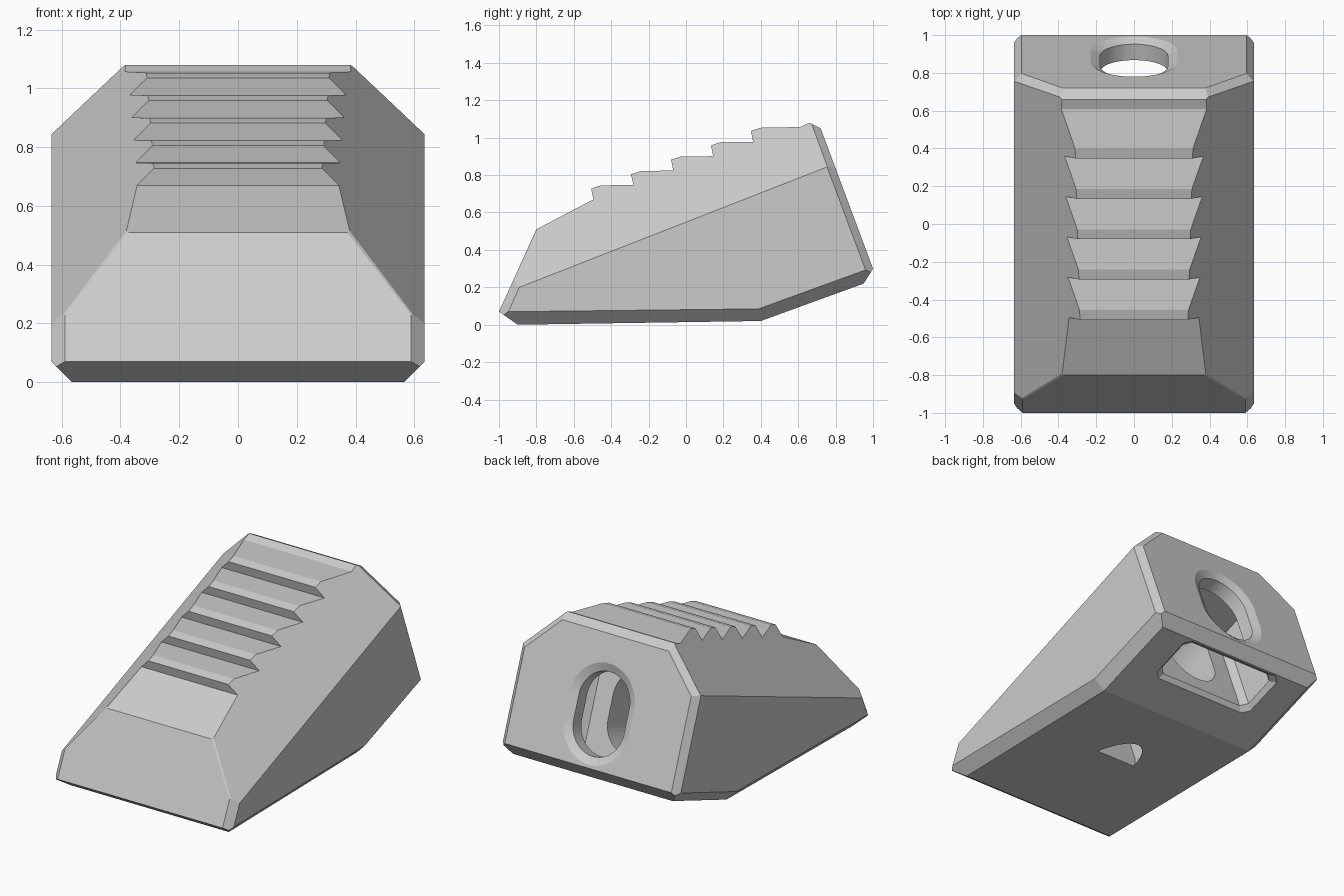
import bpy, bmesh, math
from mathutils import Vector

cube = bpy.data.objects.get("Cube")
if cube:
    bpy.data.objects.remove(cube)

grey = bpy.data.materials.new("light_grey")
grey.use_nodes = True
grey.diffuse_color = (0.6, 0.6, 0.6, 1)
grey.node_tree.nodes["Principled BSDF"].inputs["Base Color"].default_value = (0.6, 0.6, 0.6, 1)


def finish(name, bm):
    bmesh.ops.recalc_face_normals(bm, faces=bm.faces[:])
    mesh = bpy.data.meshes.new(name)
    bm.to_mesh(mesh)
    bm.free()
    mesh.materials.append(grey)
    obj = bpy.data.objects.new(name, mesh)
    bpy.context.collection.objects.link(obj)
    return obj


def loft(rings):
    """Closed solid through rings with equal point counts."""
    bm = bmesh.new()
    loops = [[bm.verts.new(p) for p in ring] for ring in rings]
    for a, b in zip(loops, loops[1:]):
        for i in range(len(a)):
            j = (i + 1) % len(a)
            bm.faces.new((a[i], a[j], b[j], b[i]))
    bm.faces.new(loops[0])
    bm.faces.new(loops[-1])
    return bm


# Side profile (y, z): base, rear, lip, then the row of teeth and the nose
profile = [(-1, 0.07), (-0.9, 0), (0.4, 0.02), (0.95, 0.22), (1, 0.3),
           (0.72, 1.05), (0.66, 1.08), (0.61, 1.057)]
for i in reversed(range(5)):
    y, z = -0.495 + 0.2135 * i, 0.67 + 0.077 * i
    profile += [(y + 0.04, z + 0.075), (y - 0.012, z + 0.058), (y, z)]
profile.append((-0.8, 0.51))
half = 0.635
bm = loft([[(x, y, z) for y, z in profile] for x in (-half, half)])

# Side bevels: point on plane and outward normal, mirrored left and right
bevels = [
    ((half, 0.756, 0.844), (0.713, -0.258, 0.66)),    # large upper chamfer
    ((0.595, 1.0, 0.3), (1, 0.937, 0.35)),            # rear corner
    ((half, 0.756, 0.844), (0.713, 0.698, 1.01)),     # rear upper corner
    ((half, -0.95, 0.07), (1, -0.91, 0.414)),         # nose corner
    ((half, -0.88, 0.25), (0.713, -1.149, 1.074)),    # nose upper corner
    ((0.57, 0.4, 0.02), (1, 0.0115, -1)),             # base edge
    ((0.57, 0.4, 0.02), (1, 0.342, -0.94)),           # rear base edge
]
for side in (1, -1):
    for (px, py, pz), (nx, ny, nz) in bevels:
        bmesh.ops.bisect_plane(
            bm, geom=bm.verts[:] + bm.edges[:] + bm.faces[:], dist=1e-5,
            plane_co=(side * px, py, pz), plane_no=(side * nx, ny, nz), clear_outer=True)
        bmesh.ops.holes_fill(bm, edges=[e for e in bm.edges if e.is_boundary], sides=0)
body = finish("wedge_body", bm)

# Frame of the sloping rear face: x across, UP along it, OUT away from it
BASE = Vector((0, 1, 0.3))
UP = Vector((0, -0.35, 0.937))
OUT = Vector((0, 0.937, 0.35))


def place(x, up, out):
    return BASE + Vector((x, 0, 0)) + UP * up + OUT * out


def slot_ring(radius, out):
    ring = []
    for i in range(50):
        a = 2 * math.pi * (i + 0.5) / 50
        shift = 0.075 if math.sin(a) > 0 else -0.075
        ring.append(place(radius * math.cos(a), 0.325 + shift + radius * math.sin(a), out))
    return ring


def window_ring(grow, up):
    w, c = 0.34 + grow, 0.04
    back, front = -0.115 + grow, -0.4 - grow
    pts = [(w - c, back), (w, back - c), (w, front + c), (w - c, front)]
    pts += [(-x, o) for x, o in reversed(pts)]
    return [place(x, up, o) for x, o in pts]


# Long rounded tunnel with a flared mouth, and the pocket rising from below
cutters = {
    "slot_cutter": [slot_ring(0.234, 0.002), slot_ring(0.18, -0.025), slot_ring(0.18, -1.2)],
    "pocket_cutter": [window_ring(0.035, -0.063), window_ring(0, -0.028), window_ring(0, 0.6)],
}
for name, rings in cutters.items():
    cutter = finish(name, loft(rings))
    cutter.hide_render = True
    cutter.hide_viewport = True
    cutter.display_type = 'WIRE'
    mod = body.modifiers.new(name, 'BOOLEAN')
    mod.operation = 'DIFFERENCE'
    mod.solver = 'EXACT'
    mod.object = cutter

# Rounded tunnel walls shade smoothly, all bevels stay crisp
bpy.context.view_layer.objects.active = body
body.select_set(True)
bpy.ops.object.shade_smooth_by_angle(angle=math.radians(12))
